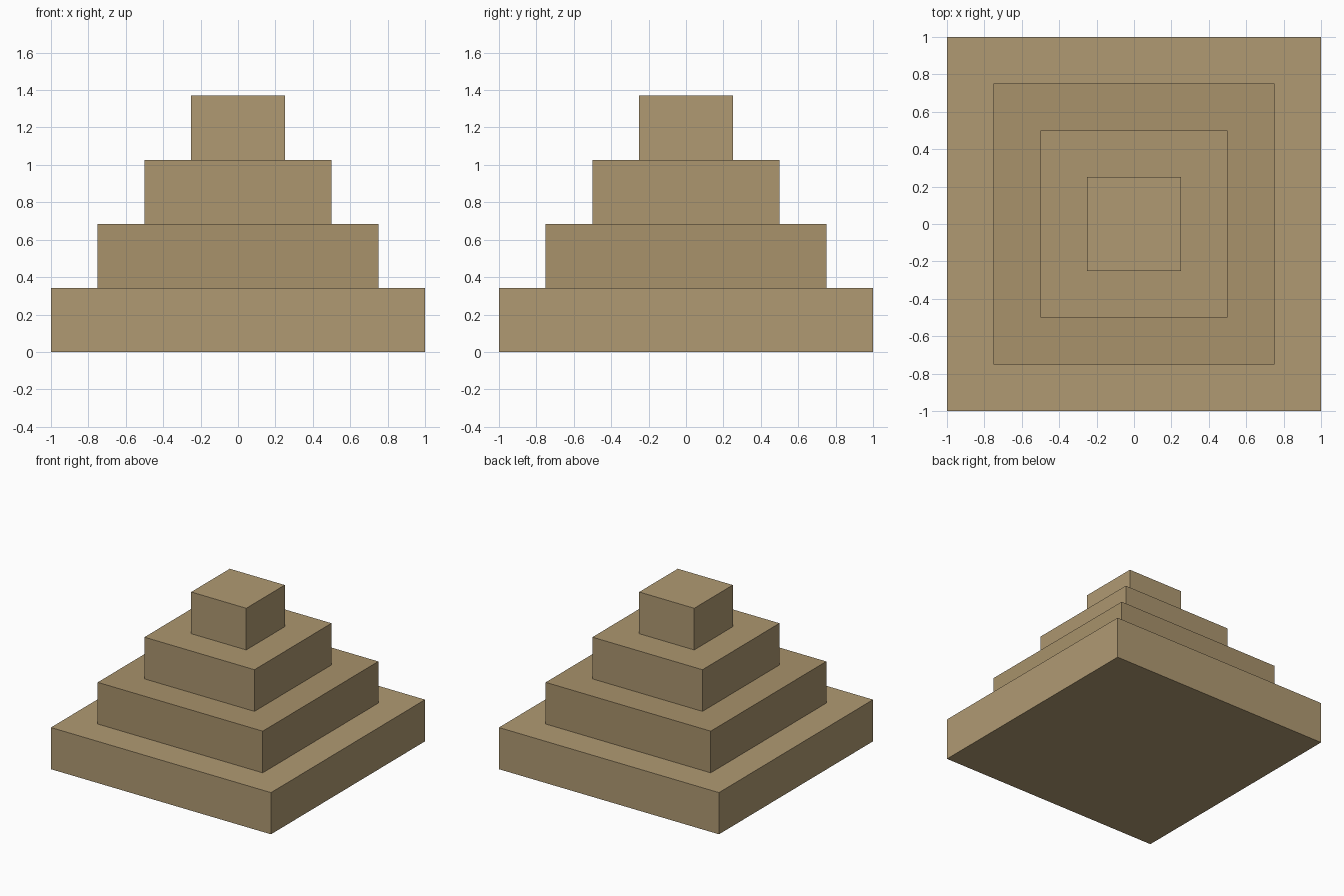
import bpy

if "Cube" in bpy.data.objects:
    bpy.data.objects.remove(bpy.data.objects["Cube"])

STEP = 0.3425  # height of every tier

# half width and colour of each tier, bottom to top
TIERS = [
    ("base_tier", 1.00, (0.434, 0.323, 0.171, 1)),
    ("second_tier", 0.75, (0.392, 0.287, 0.147, 1)),
    ("third_tier", 0.50, (0.413, 0.305, 0.159, 1)),
    ("top_block", 0.25, (0.434, 0.323, 0.171, 1)),
]


def add_tier(name, half, z, color):
    bpy.ops.mesh.primitive_cube_add(size=1, location=(0, 0, z + STEP / 2))
    obj = bpy.context.object
    obj.name = name
    obj.scale = (2 * half, 2 * half, STEP)
    bpy.ops.object.transform_apply(location=False, rotation=False, scale=True)
    mat = bpy.data.materials.new(name + "_sandstone")
    mat.diffuse_color = color
    mat.use_nodes = True
    mat.node_tree.nodes["Principled BSDF"].inputs["Base Color"].default_value = mat.diffuse_color
    obj.data.materials.append(mat)


# stacked square tiers
for i, (name, half, color) in enumerate(TIERS):
    add_tier(name, half, i * STEP, color)
